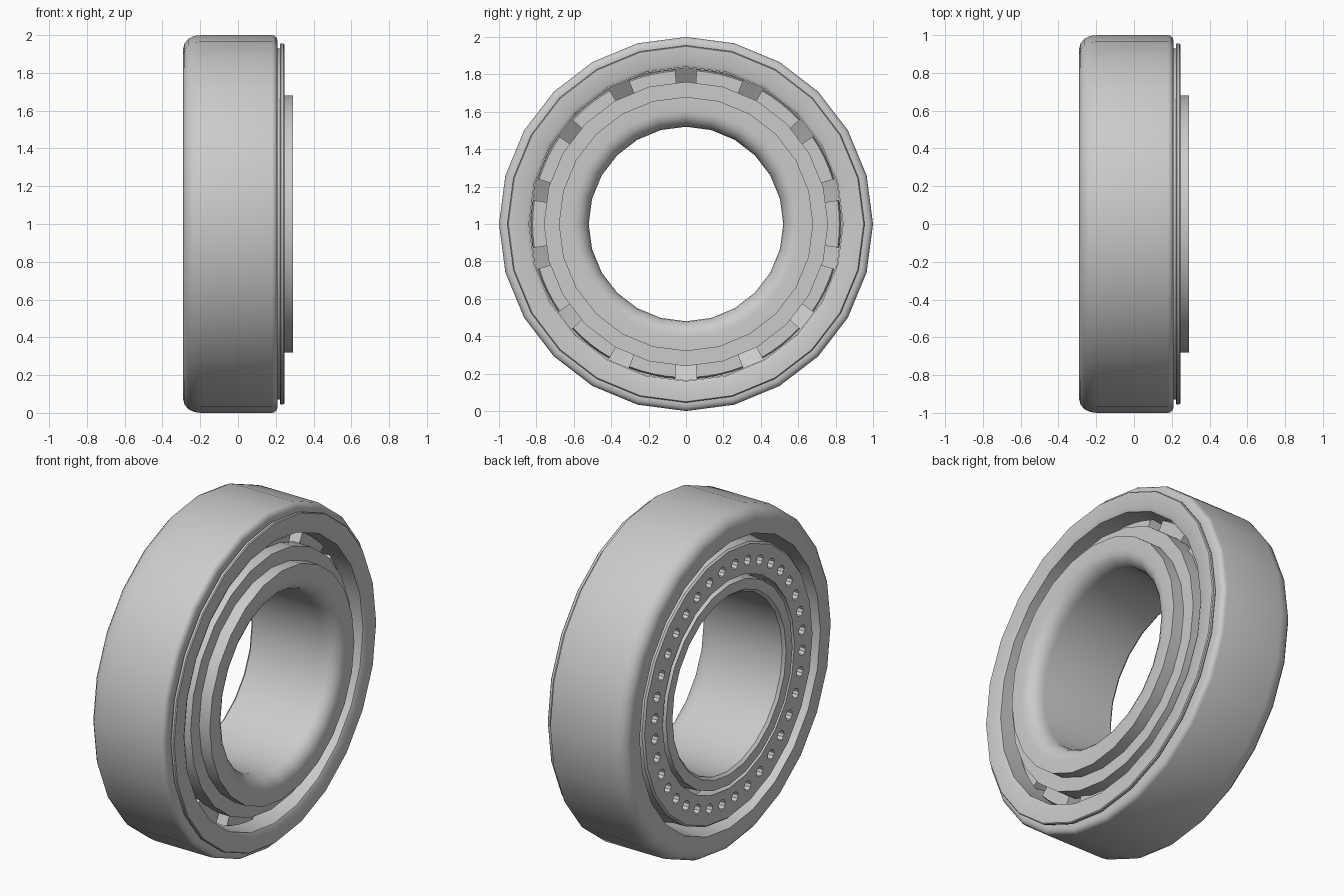
import bpy, bmesh
from math import sin, cos, pi, radians

cube = bpy.data.objects.get("Cube")
if cube:
    bpy.data.objects.remove(cube, do_unlink=True)

SEGMENTS = 24
BLOCKS = 14
HOLES = 36

steel = bpy.data.materials.new("brushed_steel_grey")
steel.use_nodes = True
steel.diffuse_color = (0.6, 0.6, 0.6, 1)
steel.node_tree.nodes["Principled BSDF"].inputs["Base Color"].default_value = (0.6, 0.6, 0.6, 1)


def on_axis(x, r, a):
    """Point at radius r and angle a from the top, around the x axis."""
    return (x, r * sin(a), 1 + r * cos(a))


def finish(bm, name):
    bmesh.ops.recalc_face_normals(bm, faces=bm.faces)
    mesh = bpy.data.meshes.new(name)
    bm.to_mesh(mesh)
    bm.free()
    mesh.materials.append(steel)
    obj = bpy.data.objects.new(name, mesh)
    bpy.context.collection.objects.link(obj)
    return obj


def smooth(obj):
    bpy.ops.object.select_all(action='DESELECT')
    obj.select_set(True)
    bpy.context.view_layer.objects.active = obj
    bpy.ops.object.shade_smooth_by_angle(angle=radians(32))


def lathe(name, profile):
    """Revolve a closed (x, radius) profile around the x axis."""
    bm = bmesh.new()
    rings = [[bm.verts.new(on_axis(x, r, 2 * pi * i / SEGMENTS)) for x, r in profile]
             for i in range(SEGMENTS)]
    n = len(profile)
    for i in range(SEGMENTS):
        a, b = rings[i], rings[(i + 1) % SEGMENTS]
        for j in range(n):
            k = (j + 1) % n
            bm.faces.new((a[j], a[k], b[k], b[j]))
    return finish(bm, name)


def fillet(cx, cr, rx, rr, start, end, steps=4):
    """Points of a rounded profile corner, angles in degrees."""
    angles = [radians(start + (end - start) * i / steps) for i in range(steps + 1)]
    return [(cx + rx * cos(t), cr + rr * sin(t)) for t in angles]


# Outer ring, rounded at both rims
smooth(lathe("outer_ring",
             [(-0.29, 0.85)]
             + fillet(-0.2, 0.93, 0.09, 0.07, 180, 90)
             + fillet(0.18, 0.965, 0.03, 0.035, 90, 0)
             + [(0.21, 0.84), (0.0, 0.84)]))

# Thin lip standing off the front of the outer ring
smooth(lathe("front_lip",
             [(0.2, 0.84), (0.2, 0.93), (0.222, 0.93), (0.222, 0.95),
              (0.227, 0.955), (0.24, 0.955), (0.245, 0.95),
              (0.245, 0.86), (0.235, 0.84)]))

# Inner ring: tapered body, rib, stepped collar and rounded bore
smooth(lathe("inner_ring",
             [(-0.285, 0.535), (-0.285, 0.595), (-0.2, 0.6), (0.1, 0.7),
              (0.1, 0.76), (0.22, 0.76), (0.22, 0.68), (0.29, 0.68)]
             + fillet(0.2, 0.605, 0.09, 0.085, 0, -90, 5)
             + [(-0.27, 0.52)]))

# Cage: plate at the back, sloping face towards the front
cage = lathe("cage",
             [(-0.28, 0.62), (-0.28, 0.79), (-0.27, 0.8), (-0.2, 0.8),
              (0.02, 0.838), (-0.08, 0.7)])

# Round pockets drilled into the cage plate
bm = bmesh.new()
for i in range(HOLES):
    a = 2 * pi * (i + 0.5) / HOLES
    ends = []
    for x in (-0.32, -0.23):
        _, y, z = on_axis(x, 0.695, a)
        ends.append([bm.verts.new((x, y + 0.03 * cos(t * pi / 5), z + 0.03 * sin(t * pi / 5)))
                     for t in range(10)])
    back, front = ends
    bm.faces.new(back)
    bm.faces.new(front)
    for t in range(10):
        u = (t + 1) % 10
        bm.faces.new((back[t], back[u], front[u], front[t]))
cutter = finish(bm, "pocket_cutter")
cutter.hide_render = True
drill = cage.modifiers.new("pockets", 'BOOLEAN')
drill.operation = 'DIFFERENCE'
drill.solver = 'EXACT'
drill.object = cutter
bpy.context.view_layer.objects.active = cage
bpy.ops.object.modifier_apply(modifier=drill.name)
bpy.data.objects.remove(cutter, do_unlink=True)
smooth(cage)

# Spacer blocks around the front of the cage
bm = bmesh.new()
pitch = 2 * pi / BLOCKS
span = pitch * 0.69
STEPS = 4
for i in range(BLOCKS):
    start = (i + 0.5) * pitch - span / 2
    rows = []
    for s in range(STEPS + 1):
        a = start + span * s / STEPS
        rows.append([bm.verts.new(on_axis(x, r, a)) for x, r in
                     ((-0.1, 0.69), (-0.1, 0.8), (0.12, 0.828), (0.14, 0.82), (0.14, 0.7))])
    for a, b in zip(rows, rows[1:]):
        for j in range(5):
            k = (j + 1) % 5
            bm.faces.new((a[j], a[k], b[k], b[j]))
    bm.faces.new(rows[0])
    bm.faces.new(rows[-1])
smooth(finish(bm, "spacer_blocks"))
